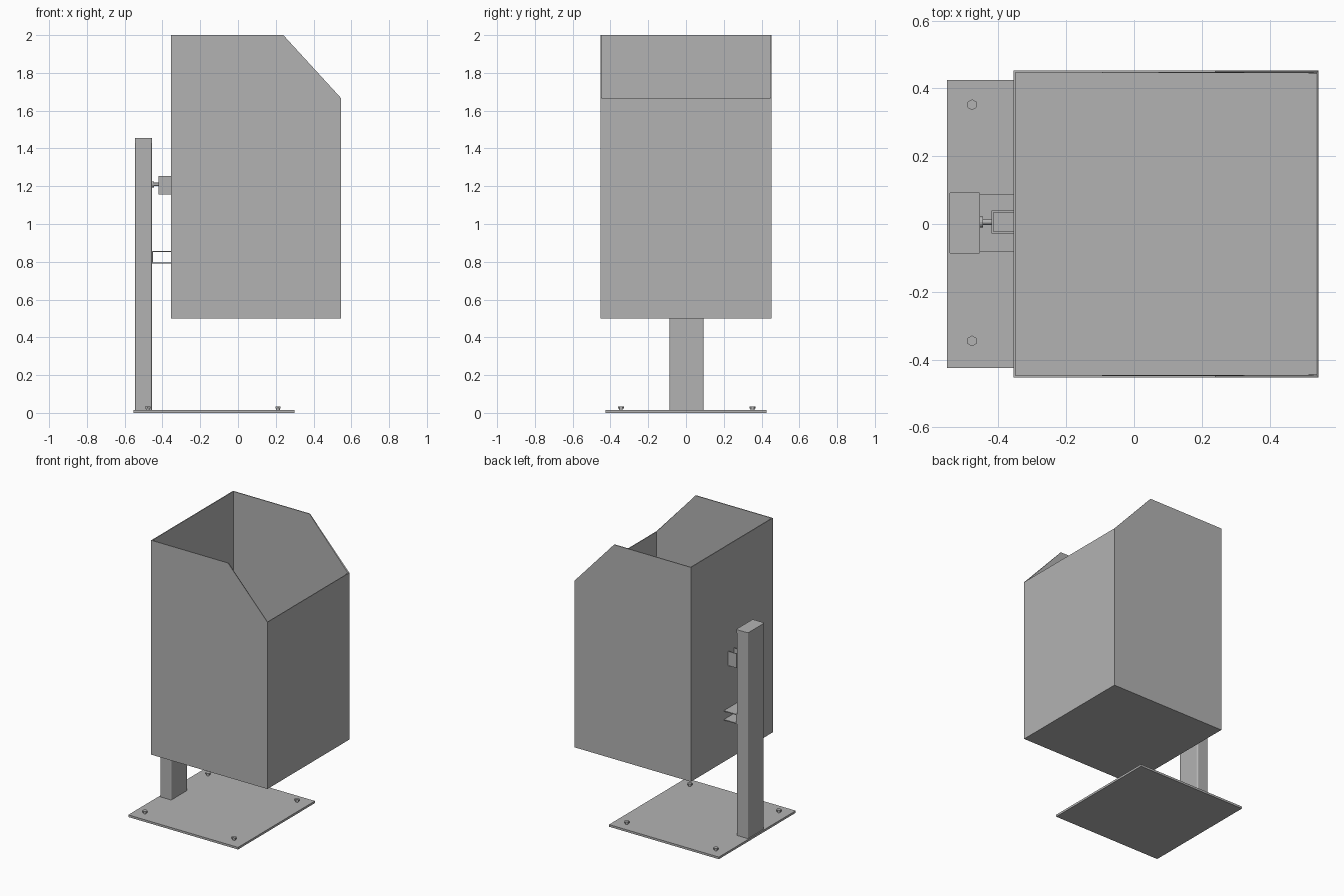
import bpy, bmesh, math
from mathutils import Matrix

cube = bpy.data.objects.get("Cube")
if cube:
    bpy.data.objects.remove(cube, do_unlink=True)

GREY = 0.45
metal = bpy.data.materials.new("grey_metal")
metal.use_nodes = True
metal.diffuse_color = (GREY, GREY, GREY, 1)
metal.node_tree.nodes["Principled BSDF"].inputs["Base Color"].default_value = (GREY, GREY, GREY, 1)


def finish(name, bm):
    bmesh.ops.recalc_face_normals(bm, faces=bm.faces)
    mesh = bpy.data.meshes.new(name)
    bm.to_mesh(mesh)
    bm.free()
    mesh.materials.append(metal)
    obj = bpy.data.objects.new(name, mesh)
    bpy.context.collection.objects.link(obj)
    return obj


def box(name, x, y, z, bevel=0):
    """Box from (min, max) pairs, with optional rounded vertical edges."""
    bm = bmesh.new()
    size = [b - a for a, b in (x, y, z)]
    centre = [(a + b) / 2 for a, b in (x, y, z)]
    bmesh.ops.create_cube(bm, size=1, matrix=Matrix.Translation(centre) @ Matrix.Diagonal((*size, 1)))
    if bevel:
        upright = [e for e in bm.edges if abs(e.verts[0].co.z - e.verts[1].co.z) > 1e-4]
        bmesh.ops.bevel(bm, geom=upright, offset=bevel, segments=3, profile=0.5, affect='EDGES')
    return finish(name, bm)


def cylinder(name, centre, radius, depth, sides, along_x=False):
    bm = bmesh.new()
    turn = Matrix.Rotation(math.pi / 2, 4, 'Y' if along_x else 'Z')
    bmesh.ops.create_cone(bm, cap_ends=True, segments=sides, radius1=radius, radius2=radius,
                          depth=depth, matrix=Matrix.Translation(centre) @ turn)
    return finish(name, bm)


def sheet_metal(obj, thickness):
    mod = obj.modifiers.new("sheet_thickness", 'SOLIDIFY')
    mod.thickness = thickness
    mod.offset = -1
    mod.use_even_offset = True


# Open bin with sloped front corners
side = [(-0.355, 0.5), (0.545, 0.5), (0.545, 1.667), (0.24, 2.0), (-0.355, 2.0)]
bm = bmesh.new()
near, far = [[bm.verts.new((x, y, z)) for x, z in side] for y in (-0.453, 0.453)]
bm.faces.new(near)
bm.faces.new(far[::-1])
for i, j in ((0, 1), (1, 2), (4, 0)):      # floor, front panel, back panel
    bm.faces.new((near[j], near[i], far[i], far[j]))
bin_shell = finish("bin_shell", bm)
# make sure the outside faces outwards before thickening inwards
if bin_shell.data.polygons[0].normal.y > 0:
    bin_shell.data.flip_normals()
sheet_metal(bin_shell, 0.006)

# Base plate and post
MID = 0.003
box("base_plate", (-0.552, 0.298), (-0.425, 0.425), (0, 0.015))
box("post", (-0.544, -0.456), (MID - 0.09, MID + 0.09), (0.015, 1.43), 0.008)
box("post_cap", (-0.546, -0.454), (MID - 0.092, MID + 0.092), (1.43, 1.456), 0.008)

# Anchor bolts: raised hex head on a short shank
for x, xn in ((-0.478, "back"), (0.212, "front")):
    for y, yn in ((-0.345, "right"), (0.352, "left")):
        cylinder(f"bolt_shank_{xn}_{yn}", (x, y, 0.019), 0.01, 0.012, 12)
        head = cylinder(f"bolt_head_{xn}_{yn}", (x, y, 0.029), 0.016, 0.012, 6)
        head.data.transform(Matrix.Translation((x, y, 0)) @ Matrix.Rotation(math.pi / 6, 4, 'Z')
                            @ Matrix.Translation((-x, -y, 0)))

# Lower support: channel opening towards the bin
T = 0.006
Y = (MID - 0.084, MID + 0.084)
box("support_web", (-0.455, -0.455 + T), Y, (0.79, 0.858))
box("support_lower_flange", (-0.455 + T, -0.355), Y, (0.79, 0.79 + T))
box("support_upper_flange", (-0.455 + T, -0.355), Y, (0.858 - T, 0.858))

# Upper bracket: upright channel, open at top and bottom
Z = (1.155, 1.255)
box("bracket_web", (-0.42, -0.42 + T), (-0.028, 0.04), Z)
box("bracket_right_flange", (-0.42 + T, -0.355), (-0.028, -0.028 + T), Z)
box("bracket_left_flange", (-0.42 + T, -0.355), (0.04 - T, 0.04), Z)

# Lock pin between post and bracket
cylinder("lock_pin", (-0.437, 0.006, 1.21), 0.009, 0.042, 16, True)
cylinder("lock_pin_collar", (-0.451, 0.006, 1.21), 0.016, 0.01, 16, True)
